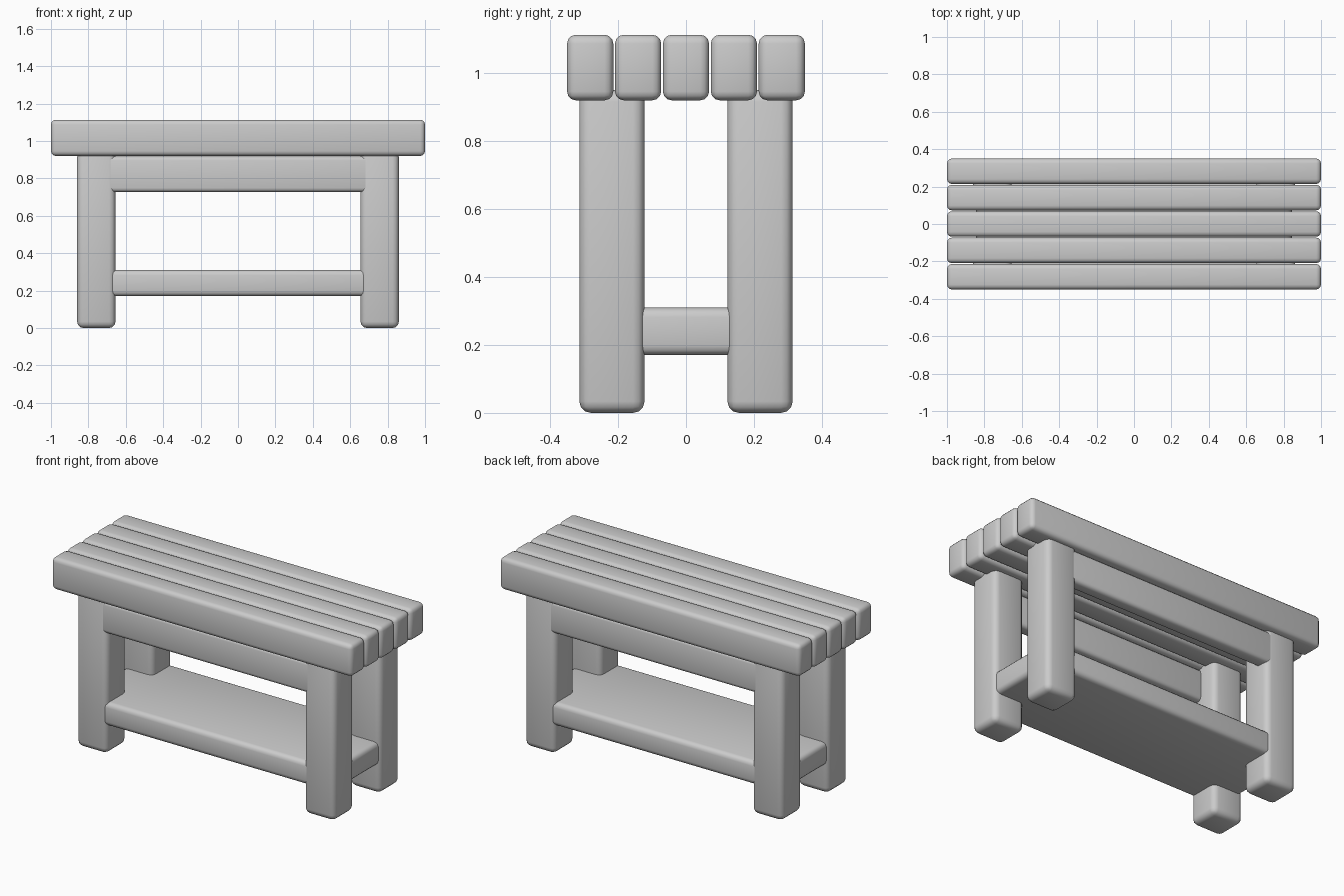
import bpy
import math

cube = bpy.data.objects.get("Cube")
if cube:
    bpy.data.objects.remove(cube, do_unlink=True)

# Plain grey for the whole bench
grey = bpy.data.materials.new("plain_grey")
grey.use_nodes = True
grey.diffuse_color = (0.6, 0.6, 0.6, 1)
grey.node_tree.nodes["Principled BSDF"].inputs["Base Color"].default_value = (0.6, 0.6, 0.6, 1)


def beam(name, x, y, z, bevel):
    """Rounded box spanning the given (min, max) ranges."""
    spans = (x, y, z)
    bpy.ops.mesh.primitive_cube_add(size=1, location=[(a + b) / 2 for a, b in spans])
    obj = bpy.context.object
    obj.name = name
    obj.scale = [b - a for a, b in spans]
    bpy.ops.object.transform_apply(location=False, rotation=False, scale=True)
    mod = obj.modifiers.new("rounded_edges", 'BEVEL')
    mod.width = bevel
    mod.segments = 3
    bpy.ops.object.modifier_apply(modifier=mod.name)
    bpy.ops.object.shade_smooth_by_angle(angle=math.radians(40))
    obj.data.materials.append(grey)
    return obj


def mirrored(low, high, side):
    return tuple(sorted((low * side, high * side)))


# Seat slats
for i in range(5):
    y = (i - 2) * 0.141
    beam(f"seat_slat_{i + 1}", (-1, 1), (y - 0.068, y + 0.068), (0.92, 1.113), 0.026)

for side_y, depth in ((-1, "front"), (1, "back")):
    # Legs
    for side_x, hand in ((-1, "right"), (1, "left")):
        beam(f"{depth}_{hand}_leg", mirrored(0.655, 0.86, side_x),
             mirrored(0.122, 0.314, side_y), (0, 0.95), 0.034)
    # Rail under the seat, set into the legs
    beam(f"{depth}_rail", (-0.78, 0.78), mirrored(0.23, 0.312, side_y), (0.727, 0.918), 0.022)

# Lower shelf running between and through the legs
beam("lower_shelf", (-0.845, 0.845), (-0.308, 0.308), (0.17, 0.31), 0.028)
